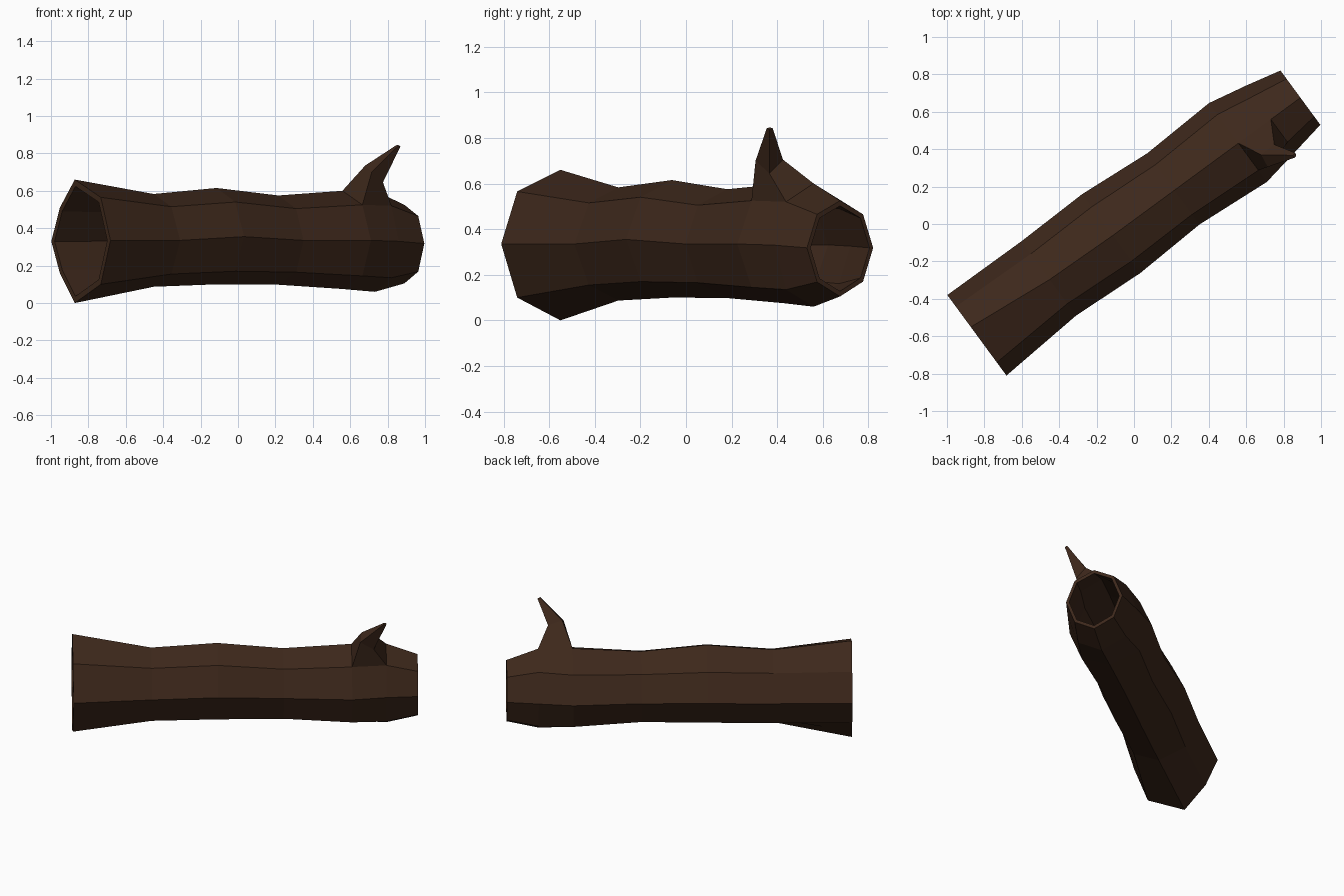
import bpy, bmesh
from mathutils import Vector

if "Cube" in bpy.data.objects:
    bpy.data.objects.remove(bpy.data.objects["Cube"])

START = Vector((-0.84, -0.595, 0))
AXIS = Vector((0.806, 0.592, 0))
SIDE = Vector((0.592, -0.806, 0))
UP = Vector((0, 0, 1))

# Cross-sections: t along axis, half width front / back, diagonal width front / back,
# top offset, then heights: front mid, front upper, top, back upper, back mid, back lower, bottom, front lower
RINGS = [
    (0.00, .267, .267, .18, .19, -.055, (.335, .565, .66, .51, .33, .16, .0, .10)),
    (0.49, .229, .264, .15, .18, -.01, (.335, .515, .583, .50, .33, .16, .087, .155)),
    (0.90, .249, .275, .17, .19, 0, (.355, .54, .615, .515, .34, .17, .10, .17)),
    (1.31, .227, .245, .16, .17, 0, (.335, .505, .575, .495, .33, .17, .098, .165)),
    (1.735, .257, .266, .18, .19, 0, (.335, .525, .60, .505, .33, .15, .075, .145)),
    (1.95, .217, .224, .15, .155, 0, (.33, .52, .60, .51, .325, .14, .06, .135)),
    (2.146, .18, .18, .125, .125, 0, (.318, .465, .525, .465, .318, .17, .105, .168)),
]


def ring(bm, spec, scale):
    t, front, back, df, db, top, heights = spec
    sides = (front, df, top, -db, -back, -db, top, df)
    mid = (heights[2] + heights[6]) / 2
    centre = START + AXIS * t
    return [bm.verts.new(centre + SIDE * s * scale + UP * (mid + (h - mid) * scale))
            for s, h in zip(sides, heights)]


def bridge(bm, a, b, skip=None):
    n = len(a)
    for i in range(n):
        if i != skip:
            bm.faces.new((a[i], a[(i + 1) % n], b[(i + 1) % n], b[i]))


bm = bmesh.new()

# Outer bark and hollow inside, with one face left open for the branch
outer = [ring(bm, r, 1.0) for r in RINGS]
inner = [ring(bm, r, 0.89) for r in RINGS]
for k in range(len(RINGS) - 1):
    bridge(bm, outer[k], outer[k + 1], 1 if k == 4 else None)
    bridge(bm, inner[k + 1], inner[k])

# Rims at both open ends
bridge(bm, inner[0], outer[0])
bridge(bm, outer[-1], inner[-1])

# Broken branch growing out of the open face
base = [outer[4][2], outer[4][1], outer[5][1], outer[5][2]]
knee = [bm.verts.new(p) for p in ((.68, .37, .735), (.715, .305, .70),
                                  (.775, .365, .645), (.75, .425, .705))]
tip = [bm.verts.new(p) for p in ((.85, .367, .846), (.858, .354, .842),
                                 (.868, .366, .836), (.862, .38, .842))]
bridge(bm, base, knee)
bridge(bm, knee, tip)
bm.faces.new(tip)

bmesh.ops.recalc_face_normals(bm, faces=bm.faces[:])
mesh = bpy.data.meshes.new("hollow_log")
bm.to_mesh(mesh)
bm.free()
log = bpy.data.objects.new("hollow_log", mesh)
bpy.context.collection.objects.link(log)

# Dark bark colour
bark = bpy.data.materials.new("bark")
bark.diffuse_color = (0.047, 0.021, 0.011, 1)
bark.use_nodes = True
bark.node_tree.nodes["Principled BSDF"].inputs["Base Color"].default_value = bark.diffuse_color
mesh.materials.append(bark)
